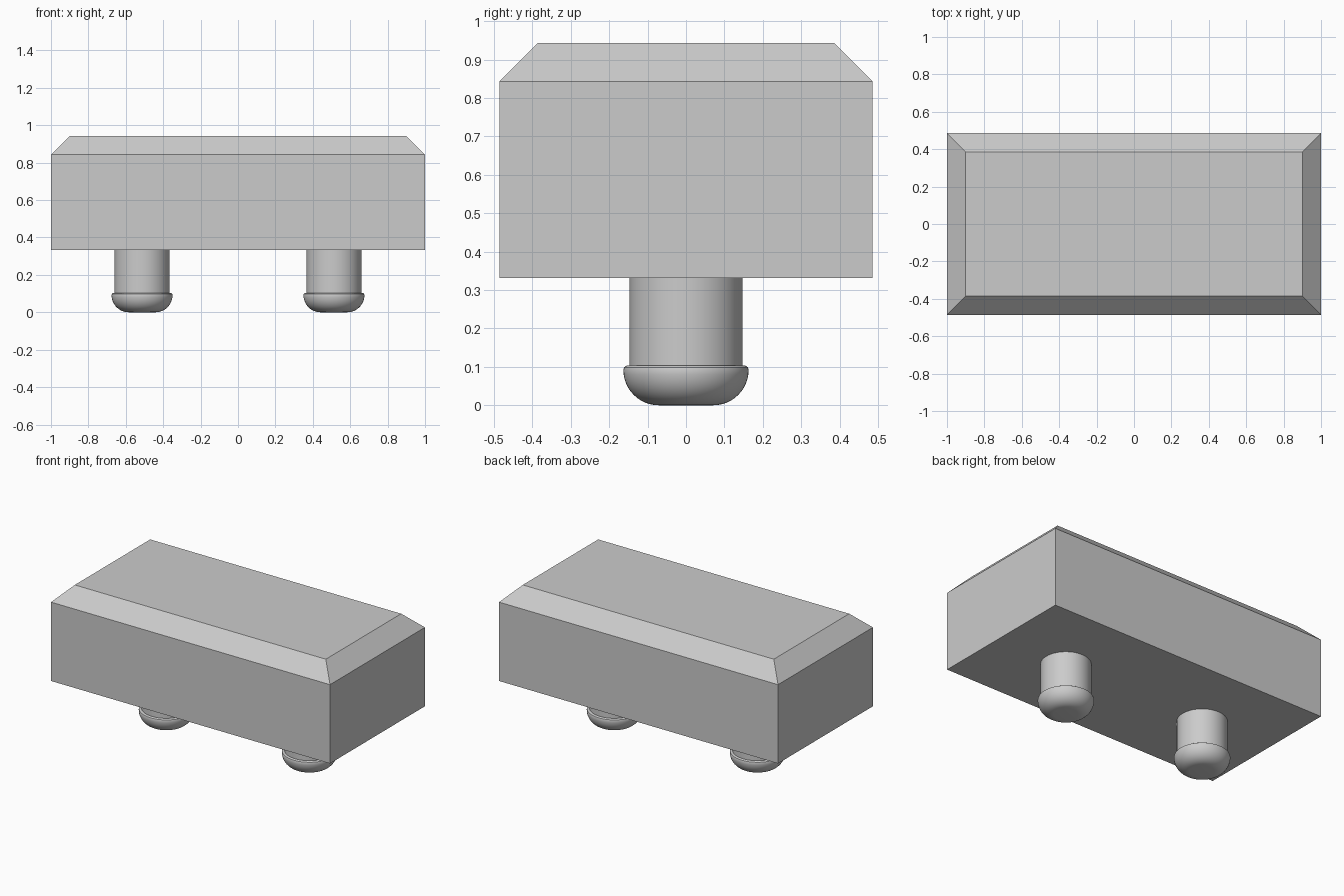
import bpy, bmesh, math

default = bpy.data.objects.get("Cube")
if default:
    bpy.data.objects.remove(default, do_unlink=True)

grey = bpy.data.materials.new("light grey")
grey.use_nodes = True
colour = (0.6, 0.6, 0.6, 1)
grey.diffuse_color = colour
grey.node_tree.nodes["Principled BSDF"].inputs["Base Color"].default_value = colour


def add_object(name, bm):
    bmesh.ops.recalc_face_normals(bm, faces=bm.faces)
    mesh = bpy.data.meshes.new(name)
    bm.to_mesh(mesh)
    bm.free()
    mesh.materials.append(grey)
    obj = bpy.data.objects.new(name, mesh)
    bpy.context.collection.objects.link(obj)
    return obj


# Block with chamfered top edges
HALF_X, HALF_Y, BASE, TOP, CHAMFER = 1.0, 0.486, 0.332, 0.943, 0.1
bm = bmesh.new()
bmesh.ops.create_cube(bm, size=2)
for v in bm.verts:
    v.co = (v.co.x * HALF_X, v.co.y * HALF_Y, TOP if v.co.z > 0 else BASE)
rim = [e for e in bm.edges if all(v.co.z > BASE + 0.1 for v in e.verts)]
bmesh.ops.bevel(bm, geom=rim, offset=CHAMFER, offset_type='OFFSET',
                segments=1, affect='EDGES')
add_object("block", bm)

# Round pegs with a domed, lipped foot
R_HEAD, R_STEM, ROUND = 0.163, 0.147, 0.092
profile = [(0, 0)]
for i in range(13):
    a = math.pi / 2 * i / 12
    profile.append((R_HEAD - ROUND + ROUND * math.sin(a), ROUND * (1 - math.cos(a))))
profile += [(R_HEAD - 0.002, 0.099), (R_HEAD - 0.008, 0.103),
            (R_STEM, 0.103), (R_STEM, BASE + 0.01)]

for side, x in (("left", 0.513), ("right", -0.513)):
    bm = bmesh.new()
    verts = [bm.verts.new((r, 0, z)) for r, z in profile]
    edges = [bm.edges.new(pair) for pair in zip(verts, verts[1:])]
    bmesh.ops.spin(bm, geom=verts + edges, cent=(0, 0, 0), axis=(0, 0, 1),
                   angle=2 * math.pi, steps=64)
    bmesh.ops.remove_doubles(bm, verts=bm.verts, dist=0.0001)
    peg = add_object(side + "_peg", bm)
    peg.location.x = x
    bpy.ops.object.select_all(action='DESELECT')
    peg.select_set(True)
    bpy.context.view_layer.objects.active = peg
    bpy.ops.object.shade_smooth_by_angle(angle=math.radians(30))
